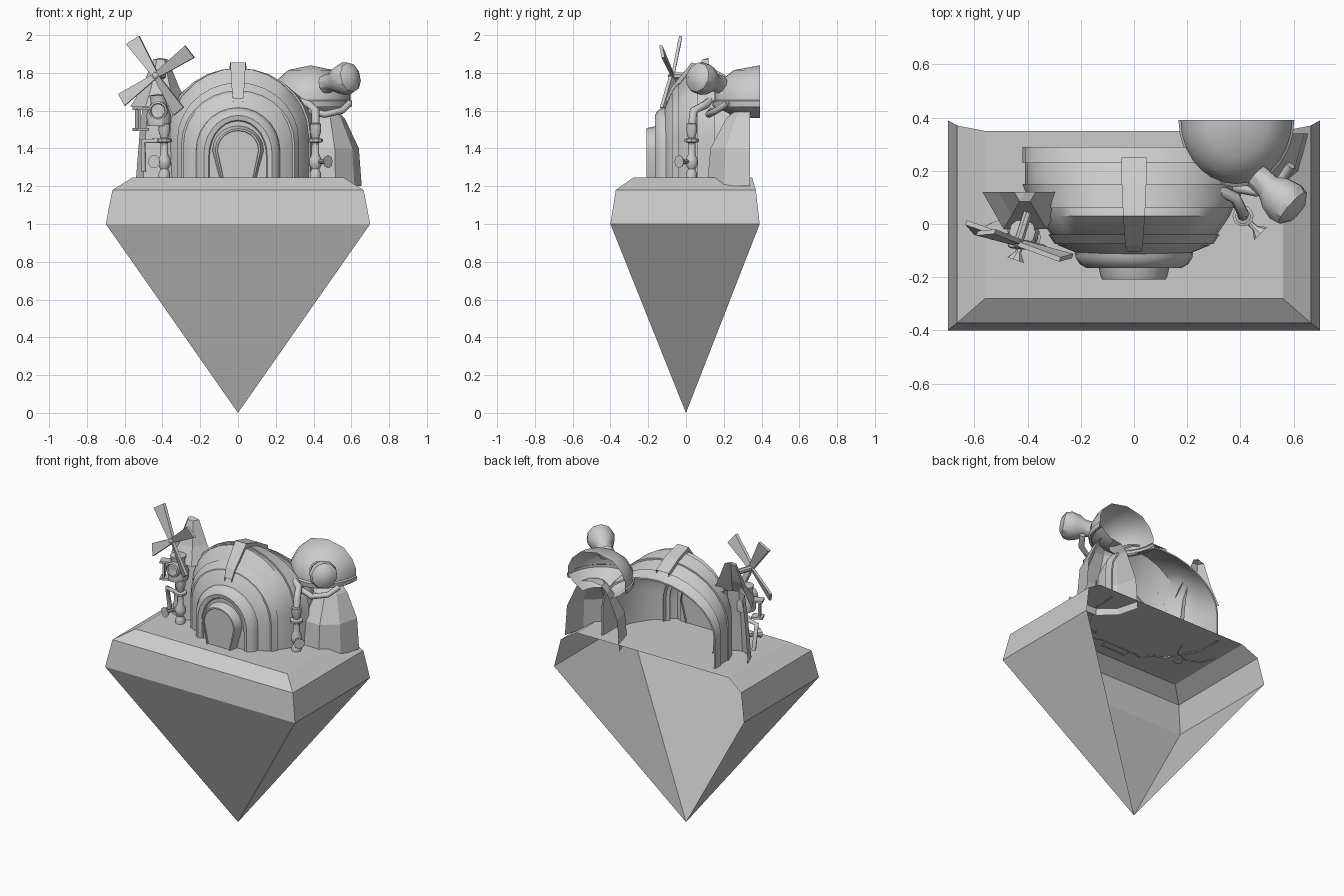
import bpy, bmesh, math
from mathutils import Vector

if "Cube" in bpy.data.objects:
    bpy.data.objects.remove(bpy.data.objects["Cube"])

stone = bpy.data.materials.new("stone grey")
stone.use_nodes = True
stone.diffuse_color = (0.6, 0.6, 0.6, 1)
stone.node_tree.nodes["Principled BSDF"].inputs["Base Color"].default_value = (0.6, 0.6, 0.6, 1)
FLOOR = 1.24
UP = Vector((0, 0, 1))


def loft(name, rings, smooth=True, cap=False):
    """Skin a list of open point rows; cap fills the last row."""
    bm = bmesh.new()
    rows = [[bm.verts.new(p) for p in ring] for ring in rings]
    for a, b in zip(rows, rows[1:]):
        for i in range(len(a) - 1):
            bm.faces.new((a[i], a[i + 1], b[i + 1], b[i]))
    if cap:
        bm.faces.new(rows[-1])
    bmesh.ops.remove_doubles(bm, verts=bm.verts, dist=0.0005)
    bmesh.ops.recalc_face_normals(bm, faces=bm.faces)
    mesh = bpy.data.meshes.new(name)
    bm.to_mesh(mesh)
    bm.free()
    mesh.materials.append(stone)
    obj = bpy.data.objects.new(name, mesh)
    bpy.context.collection.objects.link(obj)
    if smooth:
        bpy.ops.object.select_all(action='DESELECT')
        obj.select_set(True)
        bpy.context.view_layer.objects.active = obj
        bpy.ops.object.shade_smooth_by_angle(angle=math.radians(35))


def lathe(name, profile, origin, axis=UP, n=12, arc=(0, 360), stretch=1, smooth=True):
    """Turn (radius, height) pairs around an axis; stretch widens along y."""
    turn = UP.rotation_difference(Vector(axis))
    angles = [math.radians(arc[0] + (arc[1] - arc[0]) * i / n) for i in range(n + 1)]
    rings = [[Vector(origin) + turn @ Vector((r * math.cos(a), r * stretch * math.sin(a), h))
              for a in angles] for r, h in profile]
    loft(name, rings, smooth)


def pipe(name, points, radius):
    curve = bpy.data.curves.new(name, 'CURVE')
    curve.dimensions = '3D'
    curve.bevel_depth = radius
    curve.bevel_resolution = 2
    curve.use_fill_caps = True
    spline = curve.splines.new('POLY')
    spline.points.add(len(points) - 1)
    for target, p in zip(spline.points, points):
        target.co = (*p, 1)
    curve.materials.append(stone)
    bpy.context.collection.objects.link(bpy.data.objects.new(name, curve))


def box(name, centre, size, yaw):
    bpy.ops.mesh.primitive_cube_add(size=1, location=centre, rotation=(0, 0, yaw))
    obj = bpy.context.object
    obj.name = name
    obj.scale = size
    obj.data.materials.append(stone)


# Floating island, open at the back
def island_row(x, front, back, z):
    return [(-x, back, z), (-x, front, z), (x, front, z), (x, back, z)]


loft("island", [island_row(0, 0, 0, 0), island_row(0.7, -0.4, 0.39, 1.0),
                island_row(0.665, -0.372, 0.37, 1.18), island_row(0.56, -0.28, 0.35, 1.245)],
     smooth=False, cap=True)

# Domed house: straight-legged arches that shrink towards the front
SECTIONS = [(0.29, 0.41, 0.47), (0.15, 0.41, 0.55), (0.03, 0.36, 0.585),
            (-0.08, 0.285, 0.45), (-0.115, 0.2, 0.37)]


def crown(y, w, h, start, end, n):
    leg = 0.4 * h
    return [(w * math.cos(a), y, FLOOR + leg + (h - leg) * math.sin(a))
            for a in (math.radians(start + (end - start) * i / n) for i in range(n + 1))]


def arch(y, w, h):
    return [(w, y, FLOOR)] + crown(y, w, h, 0, 180, 14) + [(-w, y, FLOOR)]


def section(y, grow=0):
    for (y0, w0, h0), (y1, w1, h1) in zip(SECTIONS, SECTIONS[1:]):
        if y0 >= y >= y1:
            t = (y0 - y) / (y0 - y1)
            return y, w0 + (w1 - w0) * t + grow, h0 + (h1 - h0) * t + grow


def rib(name, back, front):
    loft(name, [arch(*section(back)), arch(*section(back, 0.01)),
                arch(*section(front, 0.01)), arch(*section(front))])


loft("house_shell", [arch(*s) for s in SECTIONS])
rib("rear_rib", 0.29, 0.23)
rib("middle_rib", 0.15, 0.06)
rib("front_rib", -0.04, -0.075)


# Ridge beam over the crown
def ridge_row(y):
    low, high = (crown(*section(y, g), 84, 96, 1) for g in (0, 0.032))
    return [low[0], high[0], high[1], low[1]]


loft("ridge_beam", [ridge_row(y) for y in (0.25, 0.15, 0.03, -0.08, -0.105)], smooth=False)

# Rounded porch ring and keyhole door
loft("porch_ring", [arch(-0.08, 0.225, 0.38), arch(-0.125, 0.22, 0.375), arch(-0.15, 0.205, 0.36),
                    arch(-0.165, 0.18, 0.335), arch(-0.16, 0.155, 0.31), arch(-0.15, 0.15, 0.305)], cap=True)


def keyhole(y, s):
    top = [(0.12 * s * math.cos(a), y, 1.39 + 0.115 * s * math.sin(a))
           for a in (math.pi * i / 10 for i in range(11))]
    return [(0.085 * s, y, FLOOR)] + top + [(-0.085 * s, y, FLOOR)]


loft("door", [keyhole(-0.14, 1.15), keyhole(-0.195, 1.05), keyhole(-0.208, 1.0),
              keyhole(-0.208, 0.92), keyhole(-0.2, 0.9)], cap=True)

# Windmill tower, front half only
FRONT = (180, 360)
lathe("mill_tower", [(0.13, 0), (0.11, 0.25), (0.09, 0.42)], (-0.41, 0.12, FLOOR), n=4, arc=FRONT, smooth=False)
lathe("mill_roof", [(0.16, 0), (0.1, 0.1), (0.04, 0.25), (0, 0.26)], (-0.41, 0.12, 1.62),
      n=3, arc=FRONT, smooth=False)

# Windmill rotor
hub = Vector((-0.435, -0.07, 1.785))
across = Vector((0.95, -0.3, 0)).normalized()
facing = Vector((-0.3, -0.95, 0)).normalized()
lathe("mill_axle", [(0, 0), (0.018, 0), (0.018, 0.13), (0, 0.15)], hub - facing * 0.12, facing, n=8)
for k in range(4):
    a = math.radians(34 + 90 * k)
    out = across * math.cos(a) + UP * math.sin(a)
    side = UP * math.cos(a) - across * math.sin(a) + facing * 0.35
    rows = []
    for dist, half in ((0, 0.006), (0.015, 0.016), (0.228, 0.038), (0.228, 0)):
        c = hub + out * dist
        rows.append([c + side * half * u + facing * 0.009 * v
                     for u, v in ((1, 1), (1, -1), (-1, -1), (-1, 1), (1, 1))])
    loft("mill_blade", rows, smooth=False)

# Beaded posts
BEADS = [(0, 0), (0.03, 0), (0.03, 0.03), (0.02, 0.05), (0.034, 0.075), (0.034, 0.1), (0.02, 0.13),
         (0.02, 0.19), (0.04, 0.195), (0.04, 0.21), (0.02, 0.215), (0.03, 0.25), (0.03, 0.29), (0, 0.3)]
lathe("left_post", BEADS, (-0.39, -0.05, FLOOR), n=10)
lathe("right_post", BEADS, (0.41, 0.03, FLOOR), n=10)
pipe("right_post_top", [(0.41, 0.03, 1.5), (0.41, 0.04, 1.6), (0.38, 0.1, 1.63), (0.29, 0.14, 1.66)], 0.022)
pipe("collar_pipe", [(0.3, 0.19, 1.63), (0.36, 0.14, 1.6), (0.46, 0.12, 1.58), (0.55, 0.16, 1.6),
                     (0.59, 0.22, 1.64)], 0.018)
SPOUT = [(0.01, 0), (0.012, 0.05), (0.035, 0.08), (0, 0.08)]
lathe("right_spout", SPOUT, (0.42, 0.02, 1.33), (0.7, -0.7, 0), n=8)
lathe("left_spout", SPOUT, (-0.42, -0.06, 1.33), (-0.3, -0.9, 0), n=8)

# Gauge and side shelf by the mill
lathe("gauge", [(0.05, 0), (0.05, 0.04), (0.04, 0.045), (0.036, 0.035), (0, 0.035)],
      (-0.42, -0.05, 1.6), (-0.1, -1, 0))
lathe("gauge_stem", [(0.06, 0), (0.065, 0.06), (0.04, 0.12), (0.05, 0.16), (0, 0.17)],
      (-0.42, -0.03, 1.52), n=10)
pipe("mill_bracket", [(-0.5, 0, 1.28), (-0.5, -0.03, 1.44), (-0.39, -0.06, 1.44)], 0.014)
box("side_panel", (-0.53, -0.02, 1.55), (0.012, 0.05, 0.11), 0.4)
for z in (1.5, 1.61):
    box("side_shelf", (-0.515, -0.02, z), (0.07, 0.06, 0.014), 0.4)

# Boulder and the bulbous cap above it, both open at the back
lathe("boulder", [(0.2, -0.04), (0.185, 0.16), (0.11, 0.32), (0.07, 0.36), (0, 0.37)], (0.455, 0.34, FLOOR),
      n=5, arc=FRONT, stretch=1.2, smooth=False)
lathe("cap", [(0.1, -0.1), (0.17, -0.06), (0.21, -0.02), (0.21, 0.04), (0.18, 0.1), (0.12, 0.155), (0, 0.18)],
      (0.385, 0.392, 1.66), n=14, arc=FRONT, stretch=1.15)
lathe("cap_rim", [(0.2, 0), (0.215, 0), (0.218, 0.03), (0.205, 0.04)],
      (0.385, 0.392, 1.62), n=14, arc=FRONT, stretch=1.16)

# Nozzle sticking out of the cap
lathe("nozzle", [(0.05, 0), (0.05, 0.06), (0.075, 0.1), (0.088, 0.15), (0.08, 0.185), (0.045, 0.21), (0, 0.215)],
      (0.46, 0.18, 1.74), (0.74, -0.65, 0.2), n=10)
